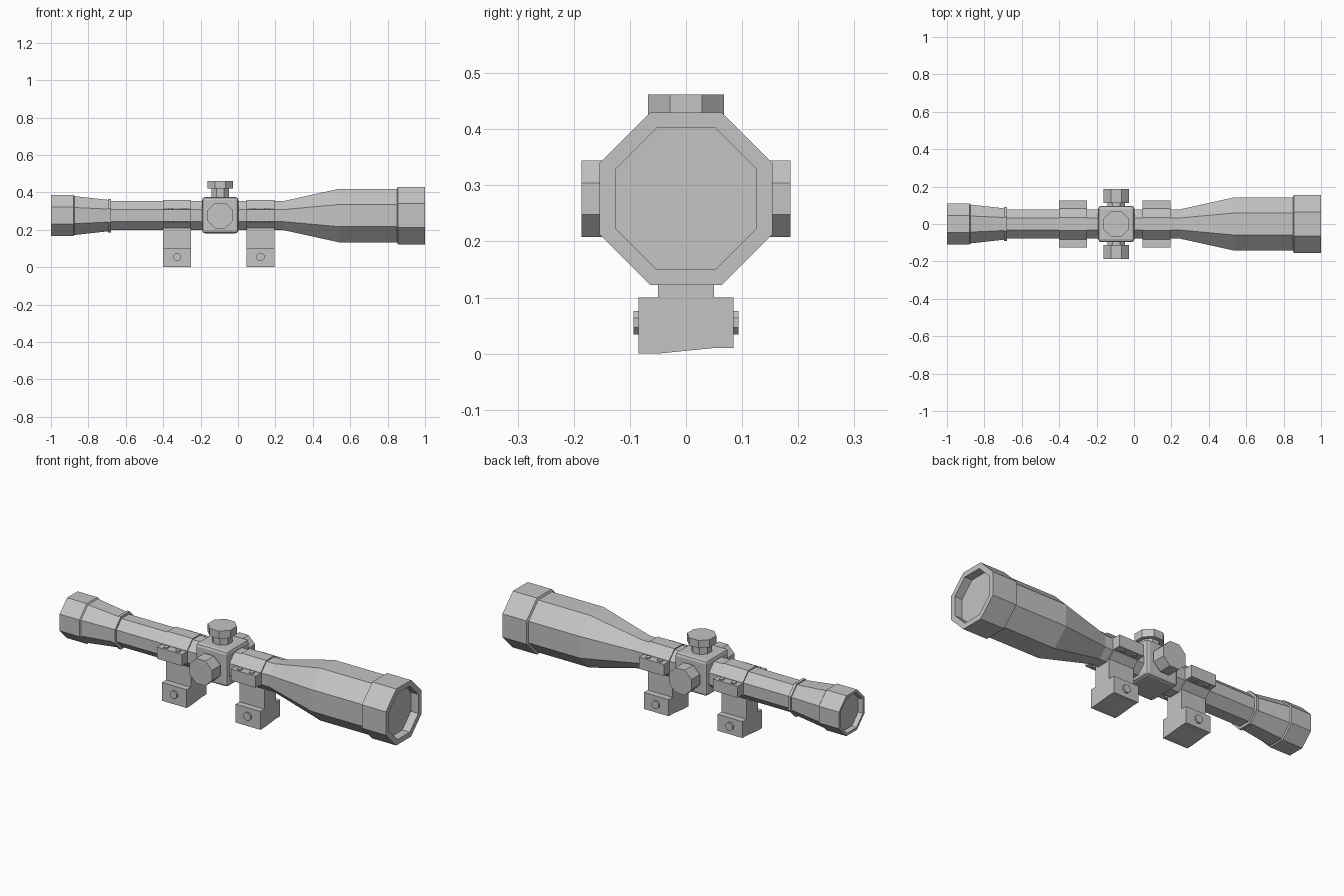
import bpy, bmesh, math
from mathutils import Matrix, Vector

old = bpy.data.objects.get("Cube")
if old:
    bpy.data.objects.remove(old, do_unlink=True)

grey = bpy.data.materials.new("matte grey")
grey.use_nodes = True
colour = (0.55, 0.55, 0.55, 1)
grey.diffuse_color = colour
grey.node_tree.nodes["Principled BSDF"].inputs["Base Color"].default_value = colour

AXIS_Z = 0.276   # height of the optical axis
TURRET_X = -0.095


def finish(name, bm):
    bmesh.ops.recalc_face_normals(bm, faces=bm.faces)
    mesh = bpy.data.meshes.new(name)
    bm.to_mesh(mesh)
    bm.free()
    mesh.materials.append(grey)
    obj = bpy.data.objects.new(name, mesh)
    bpy.context.collection.objects.link(obj)
    return obj


def lathe(name, profile, origin, direction, sides=8):
    """Sweep (distance, flat radius) pairs around a direction, flats facing the axes."""
    bm = bmesh.new()
    place = Matrix.Translation(origin) @ Vector(direction).to_track_quat('Z', 'Y').to_matrix().to_4x4()
    rings = []
    for dist, flat in profile:
        r = flat / math.cos(math.pi / sides)
        angles = [2 * math.pi * (i + 0.5) / sides for i in range(sides)]
        rings.append([bm.verts.new(place @ Vector((r * math.cos(a), r * math.sin(a), dist)))
                      for a in angles])
    for a, b in zip(rings, rings[1:]):
        for i in range(sides):
            j = (i + 1) % sides
            bm.faces.new((a[i], a[j], b[j], b[i]))
    bm.faces.new(rings[0])
    bm.faces.new(rings[-1])
    return finish(name, bm)


def extrude_x(name, outline, x0, x1):
    """Prism along x from a (y, z) outline."""
    bm = bmesh.new()
    face = bm.faces.new([bm.verts.new((x0, y, z)) for y, z in outline])
    new = bmesh.ops.extrude_face_region(bm, geom=[face])["geom"]
    bmesh.ops.translate(bm, vec=(x1 - x0, 0, 0),
                        verts=[v for v in new if isinstance(v, bmesh.types.BMVert)])
    return finish(name, bm)


# Main body: recessed eyepiece, tube, bell and recessed objective
lathe("scope_body", [
    (-0.975, 0.092), (-1, 0.096), (-1, 0.11), (-0.88, 0.11), (-0.875, 0.104),
    (-0.695, 0.084), (-0.695, 0.09), (-0.68, 0.09), (-0.68, 0.077),
    (0.24, 0.077), (0.54, 0.143), (0.85, 0.143), (0.855, 0.154),
    (1, 0.154), (1, 0.126), (0.955, 0.126)],
    (0, 0, AXIS_Z), (1, 0, 0))

# Turret block with rounded edges
bm = bmesh.new()
bmesh.ops.create_cube(bm, size=0.194, matrix=Matrix.Translation((TURRET_X, 0, AXIS_Z + 0.002)))
bmesh.ops.bevel(bm, geom=bm.edges[:], offset=0.016, segments=2, profile=0.5, affect='EDGES')
finish("turret_block", bm)

# Adjustment knobs: a narrow stem under a wide cap
for name, direction, cap in (("top_knob", (0, 0, 1), 0.144),
                             ("front_knob", (0, -1, 0), 0.113),
                             ("back_knob", (0, 1, 0), 0.113)):
    lathe(name, [(0.09, 0.048), (cap, 0.048), (cap, 0.068), (0.186, 0.068)],
          (TURRET_X, 0, AXIS_Z), direction)

# Two mounting rings with clamp flanges, screws, foot and cross bolt
for label, x0, x1 in (("rear", -0.4, -0.25), ("fore", 0.045, 0.195)):
    mid = (x0 + x1) / 2
    lathe(label + "_ring", [(x0, 0.083), (x1, 0.083)], (0, 0, AXIS_Z), (1, 0, 0))
    extrude_x(label + "_neck", [(-0.05, 0.09), (0.05, 0.09), (0.05, 0.21), (-0.05, 0.21)], x0, x1)
    extrude_x(label + "_foot", [(-0.085, 0), (-0.05, 0), (0.05, 0.01), (0.085, 0.01),
                                (0.085, 0.1), (-0.085, 0.1)], x0, x1)
    lathe(label + "_bolt", [(-0.094, 0.021), (0.094, 0.021)], (mid, 0, 0.055), (0, 1, 0))
    for side, s in (("front", -1), ("back", 1)):
        extrude_x(f"{label}_{side}_flange",
                  [(s * 0.07, 0.245), (s * 0.126, 0.245), (s * 0.126, 0.308), (s * 0.07, 0.308)], x0, x1)
        for n, dx in enumerate((-0.036, 0.036)):
            lathe(f"{label}_{side}_screw_{n + 1}", [(0.24, 0.013), (0.314, 0.013)],
                  (mid + dx, s * 0.104, 0), (0, 0, 1))
